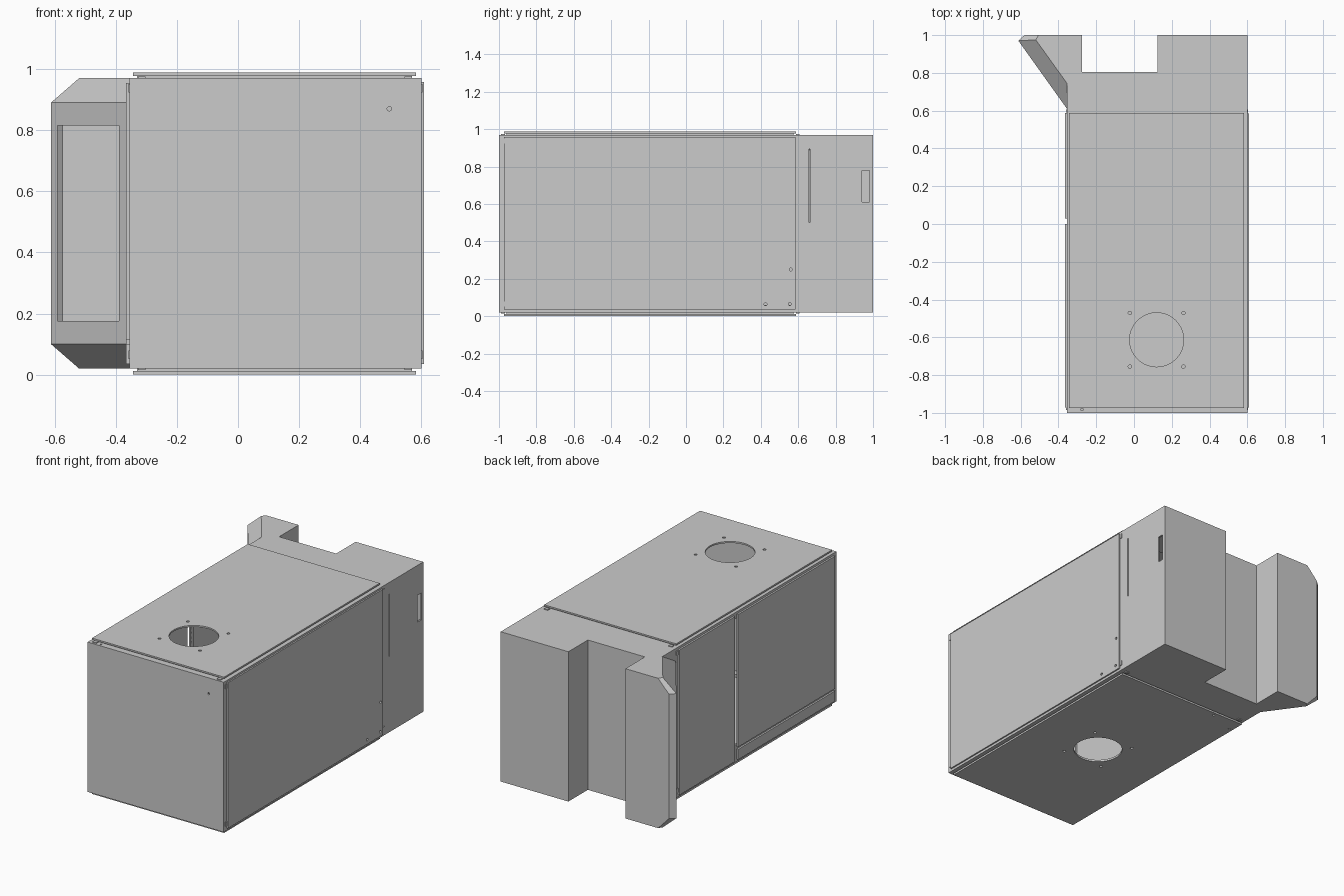
import bpy, bmesh
from mathutils import Matrix, Vector

if "Cube" in bpy.data.objects:
    bpy.data.objects.remove(bpy.data.objects["Cube"])


def add_box(bm, x0, x1, y0, y1, z0, z1):
    m = Matrix.Translation(((x0 + x1) / 2, (y0 + y1) / 2, (z0 + z1) / 2)) @ \
        Matrix.Diagonal((x1 - x0, y1 - y0, z1 - z0, 1))
    bmesh.ops.create_cube(bm, size=1, matrix=m)


def add_cyl(bm, centre, r, axis='Z', depth=0.06, seg=16):
    rot = {'Z': Matrix(), 'X': Matrix.Rotation(1.5707963, 4, 'Y'),
           'Y': Matrix.Rotation(1.5707963, 4, 'X')}[axis]
    bmesh.ops.create_cone(bm, cap_ends=True, segments=seg, radius1=r, radius2=r,
                          depth=depth, matrix=Matrix.Translation(centre) @ rot)


def finish(bm, name):
    bmesh.ops.recalc_face_normals(bm, faces=bm.faces)
    me = bpy.data.meshes.new(name)
    bm.to_mesh(me)
    bm.free()
    ob = bpy.data.objects.new(name, me)
    bpy.context.collection.objects.link(ob)
    return ob


def boxes(name, *dims):
    bm = bmesh.new()
    for d in dims:
        add_box(bm, *d)
    return finish(bm, name)


def cut(ob, rects=(), holes=()):
    bm = bmesh.new()
    for d in rects:
        add_box(bm, *d)
    for h in holes:
        add_cyl(bm, *h)
    c = finish(bm, ob.name + "_cutter")
    c.hide_render = True
    mod = ob.modifiers.new("openings", 'BOOLEAN')
    mod.operation, mod.solver, mod.object = 'DIFFERENCE', 'EXACT', c
    bpy.context.view_layer.objects.active = ob
    for m in [m.name for m in ob.modifiers]:
        bpy.ops.object.modifier_apply(modifier=m)
    bpy.data.objects.remove(c)


# Sheet metal housing: one plan outline, with the side wing narrowing at top and bottom
mid = [(-.355, -1), (.6, -1), (.6, 1), (.125, 1), (.125, .805), (-.275, .805),
       (-.275, 1), (-.58, 1), (-.612, .97), (-.355, .61)]
cap = mid[:7] + [(-.505, 1), (-.52, .975), (-.355, .745)]
bm = bmesh.new()
rings = [[bm.verts.new((x, y, z)) for x, y in plan]
         for plan, z in ((cap, .02), (mid, .1), (mid, .89), (cap, .97))]
n = len(mid)
for a, b in zip(rings, rings[1:]):
    for i in range(n):
        j = (i + 1) % n
        bm.faces.new((a[i], a[j], b[j], b[i]))
bm.faces.new(rings[0])
bm.faces.new(rings[-1])
housing = finish(bm, "housing")
sol = housing.modifiers.new("sheet", 'SOLIDIFY')
sol.thickness, sol.offset, sol.use_even_offset = .01, -1, True

cut(housing,
    rects=[(-.32, .56, -.95, .57, .94, 1.0),         # top opening
           (-.32, .56, -.95, .57, 0, .05),           # bottom opening
           (.57, .63, -.95, .57, .06, .93),          # right opening
           (-.39, -.33, -.95, .014, .13, .93),       # left door opening
           (-.39, -.33, .05, .57, .06, .93),         # left rear opening
           (-.59, -.39, .5, .97, .175, .815),        # wing window
           (.57, .63, .657, .663, .5, .895),         # long slot
           (.57, .63, .94, .98, .61, .78)],          # handle slot
    holes=[((.495, -1, .87), .007, 'Y'), ((-.275, -.982, .97), .006)] +
          [((-.355, .023, z), .005, 'X') for z in (.58, .61, .64, .67)])


def ring_holes(cx, cy, z):
    return [((cx, cy, z), .143, 'Z', .06, 64)] + \
           [((cx + sx * .142, cy + sy * .142, z), .009) for sx in (-1, 1) for sy in (-1, 1)]


# Top and bottom cover plates with round ports
top = boxes("top_plate", (-.343, .583, -.973, .588, .978, .988))
cut(top, holes=ring_holes(.12, -.613, .983))
bottom = boxes("bottom_plate", (-.343, .583, -.973, .588, 0, .012))
cut(bottom, holes=ring_holes(.12, -.19, .006) +
    [((-.145, .565, .006), .007), ((-.32, .5, .006), .007)])

# Gasket strips that carry the plates
for name, z0, z1 in (("top_gasket", .97, .978), ("bottom_gasket", .012, .02)):
    boxes(name, (-.33, -.32, -.96, .575, z0, z1), (.56, .57, -.96, .575, z0, z1),
          (-.32, .56, -.96, -.95, z0, z1), (-.32, .56, .565, .575, z0, z1))

# Side panels
right = boxes("right_panel", (.598, .609, -.972, .585, .035, .958))
cut(right, holes=[((.604, y, z), .008, 'X') for y, z in
                  ((.56, .25), (.425, .065), (.555, .065))])
boxes("left_rear_panel", (-.366, -.354, .03, .588, .035, .955))
boxes("left_door", (-.366, -.354, -.972, 0, .115, .955))
boxes("left_lower_rail", (-.366, -.354, -.972, 0, .035, .1))

# Corner fixing tabs
tabs = []
for y in (-.978, .598):
    for x in (-.315, .557):
        for z in (.018, .972):
            tabs.append((x - .013, x + .013, y - .01, y + .01, z - .003, z + .003))
    for z in (.065, .937):
        for x in (-.356, .601):
            tabs.append((x - .003, x + .003, y - .008, y + .008, z - .014, z + .014))
boxes("fixing_tabs", *tabs)
